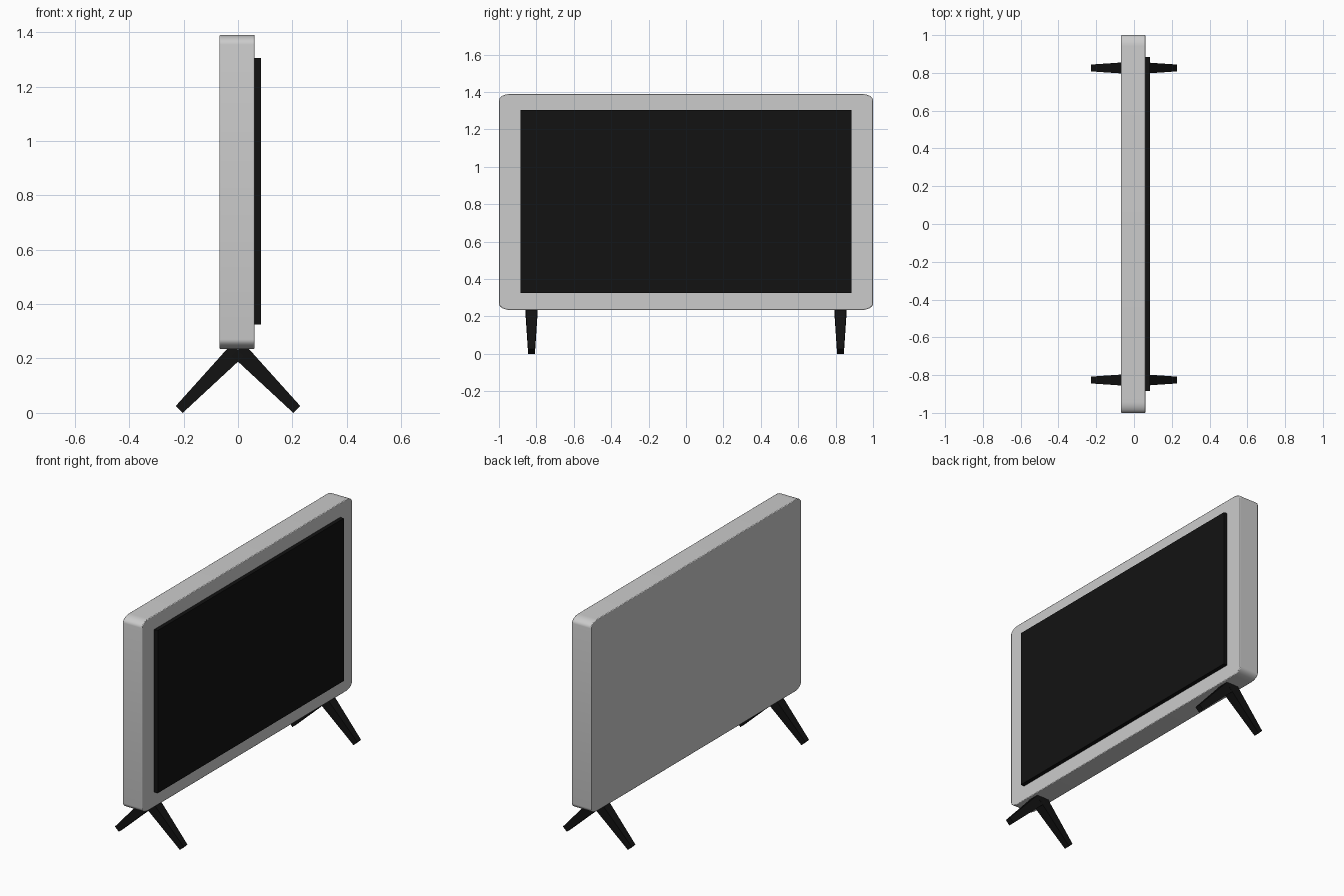
import bpy, bmesh, math
from mathutils import Vector

if "Cube" in bpy.data.objects:
    bpy.data.objects.remove(bpy.data.objects["Cube"])

black = bpy.data.materials.new("black")
black.diffuse_color = (0.006, 0.006, 0.006, 1)
black.use_nodes = True
black.node_tree.nodes["Principled BSDF"].inputs["Base Color"].default_value = black.diffuse_color


def make_object(name, bm, mat=None):
    bmesh.ops.recalc_face_normals(bm, faces=bm.faces)
    mesh = bpy.data.meshes.new(name)
    bm.to_mesh(mesh)
    bm.free()
    ob = bpy.data.objects.new(name, mesh)
    bpy.context.collection.objects.link(ob)
    if mat:
        mesh.materials.append(mat)
    return ob


def panel(name, x0, x1, half_y, z0, z1, ry=0, rz=0, steps=8, mat=None):
    """Slab facing +x, with optional elliptical corners."""
    bm = bmesh.new()
    zc, half_z = (z0 + z1) / 2, (z1 - z0) / 2
    ring = []
    for q, (sy, sz) in enumerate([(1, 1), (-1, 1), (-1, -1), (1, -1)]):
        for i in range(steps + 1 if ry else 1):
            a = math.pi / 2 * (q + i / steps)
            ring.append(bm.verts.new((x0,
                                      sy * (half_y - ry) + (ry * math.cos(a) if ry else 0),
                                      zc + sz * (half_z - rz) + (rz * math.sin(a) if ry else 0))))
    face = bm.faces.new(ring)
    ext = bmesh.ops.extrude_face_region(bm, geom=[face])
    moved = [g for g in ext["geom"] if isinstance(g, bmesh.types.BMVert)]
    bmesh.ops.translate(bm, verts=moved, vec=(x1 - x0, 0, 0))
    return make_object(name, bm, mat)


def leg(name, sx, sy):
    """Square tapered leg splayed outward at about 45 degrees."""
    bm = bmesh.new()
    top, tip = Vector((0, 0.826 * sy, 0.232)), Vector((0.216 * sx, 0.826 * sy, 0.0127))
    axis = (tip - top).normalized()
    u = Vector((0, 1, 0))
    v = axis.cross(u)
    rings = []
    for c, h in ((top, 0.032), (tip, 0.018)):
        rings.append([bm.verts.new(c + u * a * h + v * b * h)
                      for a, b in ((1, 1), (-1, 1), (-1, -1), (1, -1))])
    for r in rings:
        bm.faces.new(r)
    for i in range(4):
        j = (i + 1) % 4
        bm.faces.new((rings[0][i], rings[0][j], rings[1][j], rings[1][i]))
    return make_object(name, bm, black)


# Cabinet with rounded corners and a fine softened rim
body = panel("cabinet", -0.068, 0.061, 1.0, 0.235, 1.39, 0.06, 0.035)
bev = body.modifiers.new("rim", "BEVEL")
bev.width = 0.004
bev.segments = 2
bev.limit_method = "ANGLE"
bev.angle_limit = math.radians(60)
bpy.context.view_layer.objects.active = body
body.select_set(True)
bpy.ops.object.shade_smooth_by_angle(angle=math.radians(35))

# Raised screen
panel("screen", 0.05, 0.085, 0.885, 0.325, 1.305, mat=black)

# Two pairs of splayed legs
for sy, side in ((-1, "left"), (1, "right")):
    for sx, end in ((1, "front"), (-1, "back")):
        leg(f"{end}_{side}_leg", sx, sy)
